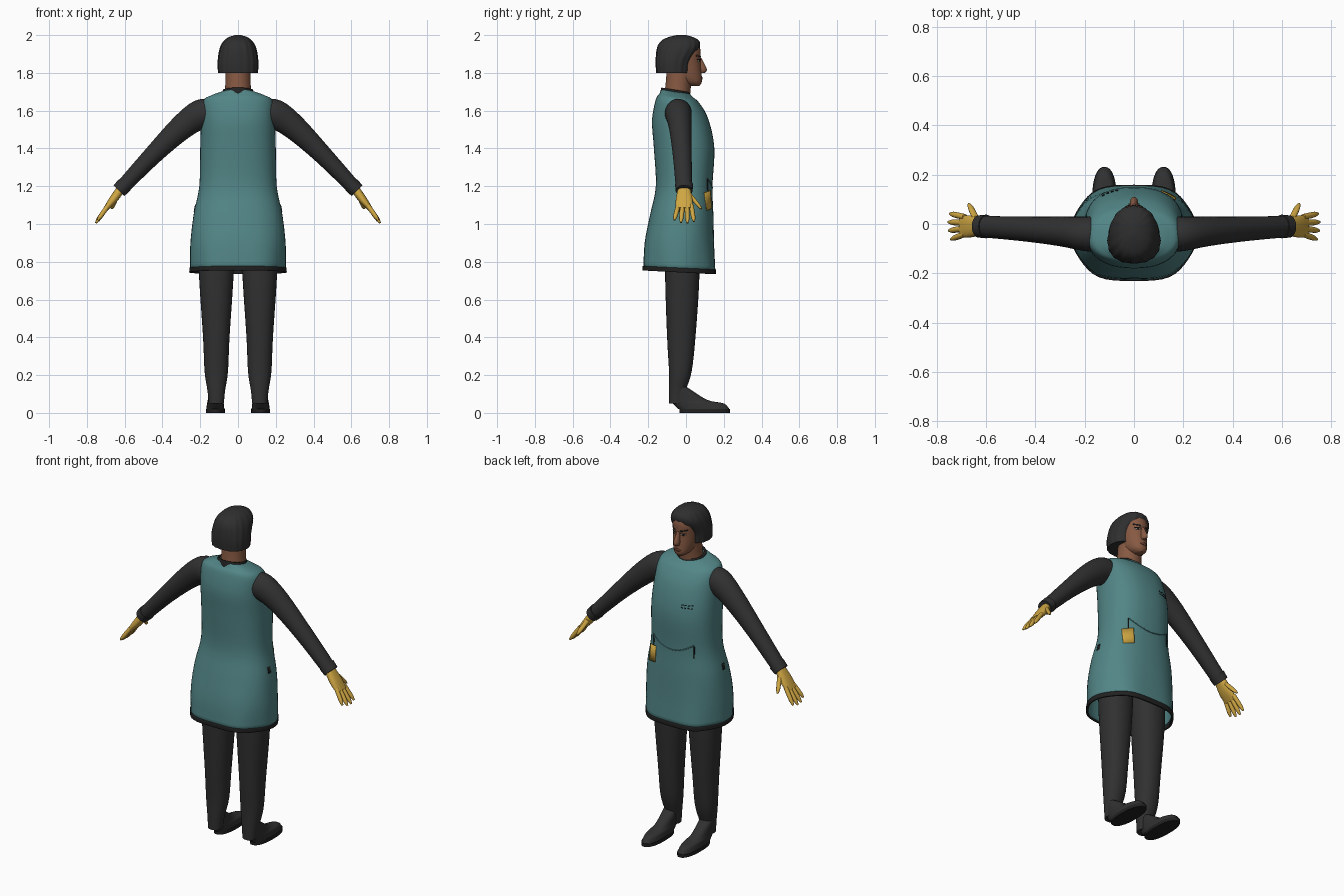
import bpy, bmesh, math
from mathutils import Vector
from mathutils.bvhtree import BVHTree

if "Cube" in bpy.data.objects:
    bpy.data.objects.remove(bpy.data.objects["Cube"])


def material(name, *rgb):
    mat = bpy.data.materials.new(name)
    mat.use_nodes = True
    mat.diffuse_color = (*rgb, 1)
    shader = next(n for n in mat.node_tree.nodes if n.type == 'BSDF_PRINCIPLED')
    shader.inputs["Base Color"].default_value = (*rgb, 1)
    shader.inputs["Roughness"].default_value = .8
    return mat


TEAL = material("teal cloth", .085, .235, .24)
CLOTH = material("charcoal cloth", .03, .03, .03)
TRIM = material("black trim", .015, .015, .015)
HAIR = material("dark hair", .028, .028, .028)
SKIN = material("brown skin", .24, .1, .055)
LIP = material("lip brown", .15, .05, .035)
WHITE = material("eye white", .5, .45, .4)
GOLD = material("gold glove", .62, .38, .055)


def finish(name, bm, mat, mirror=False, thickness=0):
    bmesh.ops.recalc_face_normals(bm, faces=bm.faces)
    mesh = bpy.data.meshes.new(name)
    bm.to_mesh(mesh)
    bm.free()
    mesh.materials.append(mat)
    part = bpy.data.objects.new(name, mesh)
    bpy.context.collection.objects.link(part)
    bpy.ops.object.select_all(action='DESELECT')
    part.select_set(True)
    bpy.context.view_layer.objects.active = part
    bpy.ops.object.shade_smooth_by_angle(angle=math.radians(50))
    if mirror:
        part.modifiers.new("mirror", 'MIRROR')
    if thickness:
        shell = part.modifiers.new("thickness", 'SOLIDIFY')
        shell.thickness = thickness
        shell.offset = -1
    return part


def flow(rings, steps=4):
    """Smoothly interpolate between a few rings."""
    rings = [Vector(r) for r in rings]
    result = []
    for i, (a, b) in enumerate(zip(rings, rings[1:])):
        before = rings[i - 1] if i else a * 2 - b
        after = rings[i + 2] if i + 2 < len(rings) else b * 2 - a
        for step in range(steps):
            t = step / steps
            ease = (b - before) * t + (before * 2 - a * 5 + b * 4 - after) * t ** 2
            ease += (a * 3 - before - b * 3 + after) * t ** 3
            result.append(a + ease / 2)
    return result + [rings[-1]]


def flat(height):
    return 0


def loft(name, rings, mat, sides=32, power=2, bottom=True, top=True,
         slope=flat, ripple=flat, waves=6, **options):
    """Skin rings of centre x, y, z, half width and half depth, square to their path."""
    rings = flow(rings)
    bm = bmesh.new()
    loops = []
    for i, (x, y, z, width, depth) in enumerate(rings):
        path = rings[min(i + 1, len(rings) - 1)] - rings[max(i - 1, 0)]
        run, rise = Vector((path[0], path[2])).normalized()
        loop = []
        for side in range(sides):
            angle = math.tau * side / sides
            c, s = math.cos(angle), math.sin(angle)
            swell = 1 + ripple(z) * math.cos(waves * angle)
            u = width * swell * math.copysign(abs(c) ** (2 / power), c)
            v = depth * swell * math.copysign(abs(s) ** (2 / power), s)
            loop.append(bm.verts.new((x - u * rise, y + v, z + u * run + v * slope(z))))
        loops.append(loop)
    for low, high in zip(loops, loops[1:]):
        for i in range(sides):
            bm.faces.new((low[i - 1], low[i], high[i], high[i - 1]))
    if bottom:
        bm.faces.new(loops[0])
    if top:
        bm.faces.new(loops[-1])
    return finish(name, bm, mat, **options)


def column(name, profile, mat, x=0, **options):
    """Upright loft from rows of height, half width, back and front."""
    rings = [(x, (back + front) / 2, z, width, (front - back) / 2)
             for z, width, back, front in profile]
    return loft(name, rings, mat, **options)


# Tunic, open at the hem, with folds and a sloping neckline
def tunic_slope(z):
    return -.2 * max(0, 1 - z) - 1.5 * max(0, z - 1.6)


def tunic_folds(z):
    return .08 * max(0, 1 - z)


cloth_shape = dict(sides=48, power=2.35, bottom=False, slope=tunic_slope, ripple=tunic_folds)
tunic = column("tunic", [
    (.75, .25, -.23, .16), (.9, .25, -.22, .15), (1.05, .235, -.19, .145), (1.2, .205, -.16, .14),
    (1.4, .2, -.17, .15), (1.55, .195, -.18, .12), (1.65, .185, -.16, .07),
    (1.68, .14, -.14, .04), (1.7, .08, -.13, .02)], TEAL, thickness=.008, **cloth_shape)
column("hem_band", [(z, .253, -.235, .163) for z in (.744, .768)], TRIM,
       top=False, thickness=.012, **cloth_shape)
column("collar", [(1.68, .09, -.14, .03), (1.71, .08, -.13, .02)], TRIM,
       bottom=False, top=False, slope=tunic_slope, thickness=.012)

# Trousers, shoes and soles
column("trouser_legs", [
    (.05, .04, -.09, -.01), (.12, .047, -.09, 0), (.22, .062, -.09, .03), (.4, .07, -.1, .05),
    (.7, .09, -.11, .07), (.95, .1, -.11, .07)], CLOTH, x=.115, power=2.2, mirror=True)
column("shoes", [
    (.02, .048, -.04, .23), (.05, .044, -.07, .2), (.07, .04, -.08, .11), (.14, .04, -.08, 0)],
    CLOTH, x=.12, power=2.3, mirror=True)
column("soles", [(z, .05, -.035, .232) for z in (0, .02)], TRIM, x=.12, power=2.3, mirror=True)

# Sleeves with cuffs
loft("sleeves", [
    (.15, -.04, 1.58, .075, .07), (.2, -.04, 1.58, .078, .07), (.3, -.03, 1.51, .066, .06),
    (.45, -.02, 1.365, .05, .05), (.625, -.01, 1.18, .038, .043)], CLOTH, mirror=True)
loft("cuffs", [(.6, -.01, 1.207, .043, .048), (.63, -.01, 1.177, .04, .045)], CLOTH, mirror=True)

# Gloved hands
loft("palms", [(.61, -.01, 1.2, .023, .03), (.66, -.01, 1.13, .022, .044),
               (.7, -.01, 1.08, .013, .044)], GOLD, power=2.4, mirror=True)


def finger(name, start, end, radius):
    rings = []
    for step in range(6):
        along = step / 5
        size = radius * (1 - .6 * along ** 6)
        rings.append((*Vector(start).lerp(Vector(end), along), size, size))
    loft(name, rings, GOLD, sides=12, mirror=True)


for i, name in enumerate(("index", "middle", "ring", "little")):
    y = .028 - .023 * i
    reach = 1.04 - .06 * (i - 1.3) ** 2
    finger(name + "_fingers", (.686, y, 1.1),
           (.686 + .065 * reach, y * 1.5, 1.1 - .092 * reach), .0125)
finger("thumbs", (.64, .02, 1.155), (.67, .08, 1.08), .0135)

# Neck, head and nose
column("neck", [(1.66, .078, -.12, .02), (1.72, .068, -.11, .025), (1.84, .066, -.1, .04)], SKIN)
head = column("head", [
    (1.73, .02, .02, .07), (1.75, .045, -.03, .083), (1.79, .062, -.09, .083),
    (1.86, .072, -.12, .077), (1.92, .074, -.12, .077), (1.96, .06, -.11, .06),
    (1.98, .03, -.08, .03)], SKIN, power=2.15)
column("nose", [(1.8, .012, .06, .1), (1.82, .017, .06, .11), (1.88, .009, .05, .082)], SKIN)


# Bobbed hair with fine strands
def strands(z):
    return .012


column("hair", [
    (1.8, .105, -.157, .02), (1.86, .107, -.16, .03), (1.93, .096, -.153, .07),
    (1.97, .074, -.13, .068), (1.99, .047, -.09, .035), (2, .015, -.05, 0)],
    HAIR, sides=96, power=2.35, ripple=strands, waves=16)

# Thin details laid onto the curved surfaces
bpy.context.view_layer.update()
graph = bpy.context.evaluated_depsgraph_get()
BODY, FACE = (BVHTree.FromObject(part, graph) for part in (tunic, head))
AHEAD = Vector((0, 1, 0))


def project(surface, across, z, facing, lift):
    side = Vector((facing.y, abs(facing.x), 0))
    hit = surface.ray_cast(facing + side * across + Vector((0, 0, z)), -facing)[0]
    return hit + facing * lift


def patch(name, surface, mat, across, z, width, height,
          facing=AHEAD, lean=0, oval=False, lift=.003):
    bm = bmesh.new()
    grid = []
    for step in range(-4, 5):
        u = step / 4
        tall = math.sqrt(max(.04, 1 - u * u)) if oval else 1
        grid.append([bm.verts.new(project(
            surface, across + u * width / 2, z + v * tall * height / 2 + u * lean, facing, lift))
            for v in (-1, 0, 1)])
    for a, b in zip(grid, grid[1:]):
        for j in range(2):
            bm.faces.new((a[j], b[j], b[j + 1], a[j + 1]))
    finish(name, bm, mat, thickness=.002)


def seam(name, mat, points):
    curve = bpy.data.curves.new(name, 'CURVE')
    curve.dimensions = '3D'
    curve.bevel_depth = .003
    line = curve.splines.new('POLY')
    line.points.add(len(points) - 1)
    for point, (x, z) in zip(line.points, points):
        point.co = (*project(BODY, x, z, AHEAD, .001), 1)
    curve.materials.append(mat)
    bpy.context.collection.objects.link(bpy.data.objects.new(name, curve))


# Eyes, brows, hip tabs and pocket edges on both sides
for label, s in (("left", 1), ("right", -1)):
    patch(label + "_eye", FACE, WHITE, s * .032, 1.864, .026, .01, oval=True)
    patch(label + "_iris", FACE, TRIM, s * .032, 1.864, .011, .01, oval=True, lift=.005)
    patch(label + "_lash", FACE, TRIM, s * .032, 1.871, .03, .004, lift=.004)
    patch(label + "_brow", FACE, HAIR, s * .034, 1.888, .036, .007, lean=s * .003)
    patch(label + "_hip_tab", BODY, TRIM, -.03, 1.085, .022, .035, facing=Vector((s, 0, 0)))
    seam(label + "_pocket_edge", TRIM, [(s * .135, 1.16 + .02 * i) for i in range(5)])

# Lips, pocket and chest badge
patch("lips", FACE, LIP, 0, 1.772, .044, .015, oval=True, lift=.004)
seam("pocket_opening", TEAL, [(.017 * i, 1.19 + .0008 * i * i) for i in range(-8, 9)])
patch("pocket_cloth", BODY, GOLD, .14, 1.125, .06, .095, lean=-.006, lift=.007)
for i in range(4):
    for j in range(2):
        patch("chest_badge_dot", BODY, TRIM, -.125 + .018 * i, 1.46 + .016 * j, .01, .005)
